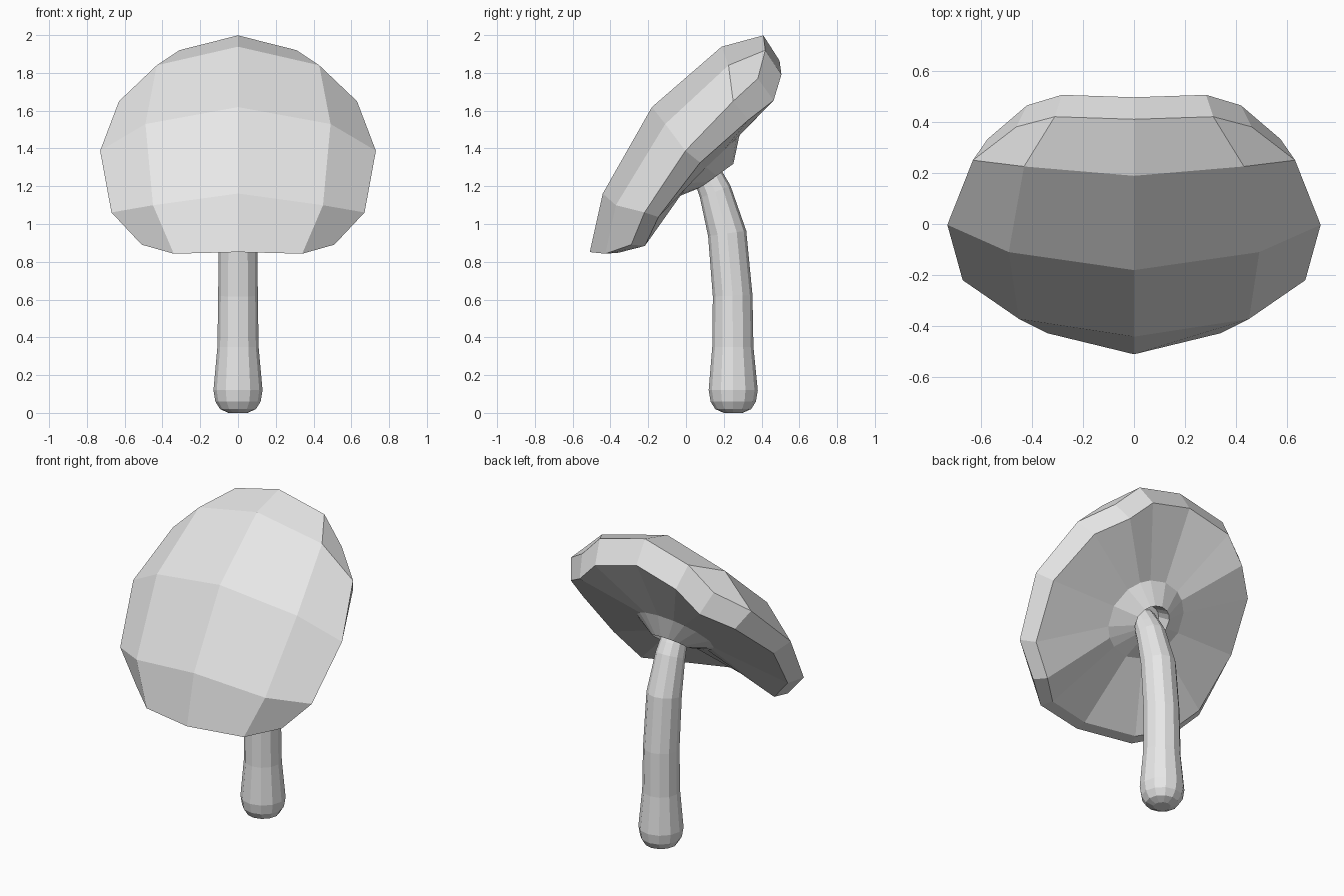
import bpy, bmesh
from math import sin, cos, pi, radians
from mathutils import Vector, Matrix

default_cube = bpy.data.objects.get("Cube")
if default_cube:
    bpy.data.objects.remove(default_cube, do_unlink=True)

grey = bpy.data.materials.new("plain_grey")
grey.use_nodes = True
grey.diffuse_color = (0.8, 0.8, 0.8, 1)
grey.node_tree.nodes["Principled BSDF"].inputs["Base Color"].default_value = (0.8, 0.8, 0.8, 1)


def bridge(bm, ring_a, ring_b):
    """Join two closed rings of equal length with quads."""
    count = len(ring_a)
    for i in range(count):
        k = (i + 1) % count
        bm.faces.new((ring_a[i], ring_a[k], ring_b[k], ring_b[i]))


def finish(bm, name):
    """Turn a bmesh into a flat-shaded grey object."""
    bmesh.ops.recalc_face_normals(bm, faces=bm.faces)
    mesh = bpy.data.meshes.new(name)
    bm.to_mesh(mesh)
    bm.free()
    mesh.materials.append(grey)
    obj = bpy.data.objects.new(name, mesh)
    bpy.context.collection.objects.link(obj)
    return obj


# Mushroom cap: ribs run front to back over the dome, in the cap's own tilted frame
centre_rib = [(0, -.735, 0), (0, -.45, .14), (0, .07, .223), (0, .55, .135), (0, .735, 0)]
middle_rib = [(.34, -.69, -.07), (.45, -.455, .047), (.49, .044, .112), (.43, .496, .045), (.31, .68, -.057)]
edge_rib = [(.51, -.567, -.147), (.67, -.39, -.095), (.73, 0, -.06), (.63, .363, -.093), (.46, .538, -.12)]


def mirrored(rib):
    return [(-x, y, z) for x, y, z in rib]


bm = bmesh.new()
ribs = [mirrored(edge_rib), mirrored(middle_rib), centre_rib, middle_rib, edge_rib]
dome = [[bm.verts.new(p) for p in rib] for rib in ribs]
for left, right in zip(dome, dome[1:]):
    for j in range(len(left) - 1):
        bm.faces.new((left[j], right[j], right[j + 1], left[j + 1]))

# Rim loop around the dome, then the band below it (deeper towards the back)
rim = [rib[0] for rib in dome] + dome[-1][1:-1]
rim += [rib[-1] for rib in reversed(dome)] + dome[0][-2:0:-1]
lower = [bm.verts.new((v.co.x * .91, v.co.y * .93, v.co.z - .1 - .07 * v.co.y)) for v in rim]
bridge(bm, rim, lower)


# Underside gores, funnel-shaped collar and the socket for the stem
def round_ring(radius, depth, slope):
    ring = []
    for v in rim:
        d = Vector((v.co.x, v.co.y)).normalized() * radius
        ring.append(bm.verts.new((d.x, d.y, depth + slope * d.y)))
    return ring


previous = lower
for radius, depth, slope in [(.24, -.2, -.14), (.105, -.272, -.28), (.085, -.2, 0)]:
    ring = round_ring(radius, depth, slope)
    bridge(bm, previous, ring)
    previous = ring
bm.faces.new(previous)
cap = finish(bm, "mushroom_cap")
cap.location = (0, -.05, 1.425)
cap.rotation_euler.x = radians(51.3)

# Curved stem: rings along a bent path (y, z, radius, lean in degrees)
SIDES = 12
path = [(.25, 0, .05, 0), (.25, .02, .095, 0), (.25, .06, .12, 0), (.25, .12, .13, 0),
        (.248, .35, .109, 0), (.247, .62, .105, 2), (.218, .95, .102, 8),
        (.155, 1.17, .087, 22), (.127, 1.23, .08, 26), (.07, 1.33, .07, 30)]
bm = bmesh.new()
rings = []
for y, z, radius, lean in path:
    tilt = Matrix.Rotation(radians(lean), 3, 'X')
    ring = []
    for i in range(SIDES):
        a = 2 * pi * i / SIDES
        ring.append(bm.verts.new(Vector((0, y, z)) + tilt @ Vector((cos(a), sin(a), 0)) * radius))
    rings.append(ring)
for a, b in zip(rings, rings[1:]):
    bridge(bm, a, b)
bm.faces.new(rings[0])
bm.faces.new(rings[-1])
finish(bm, "mushroom_stem")
